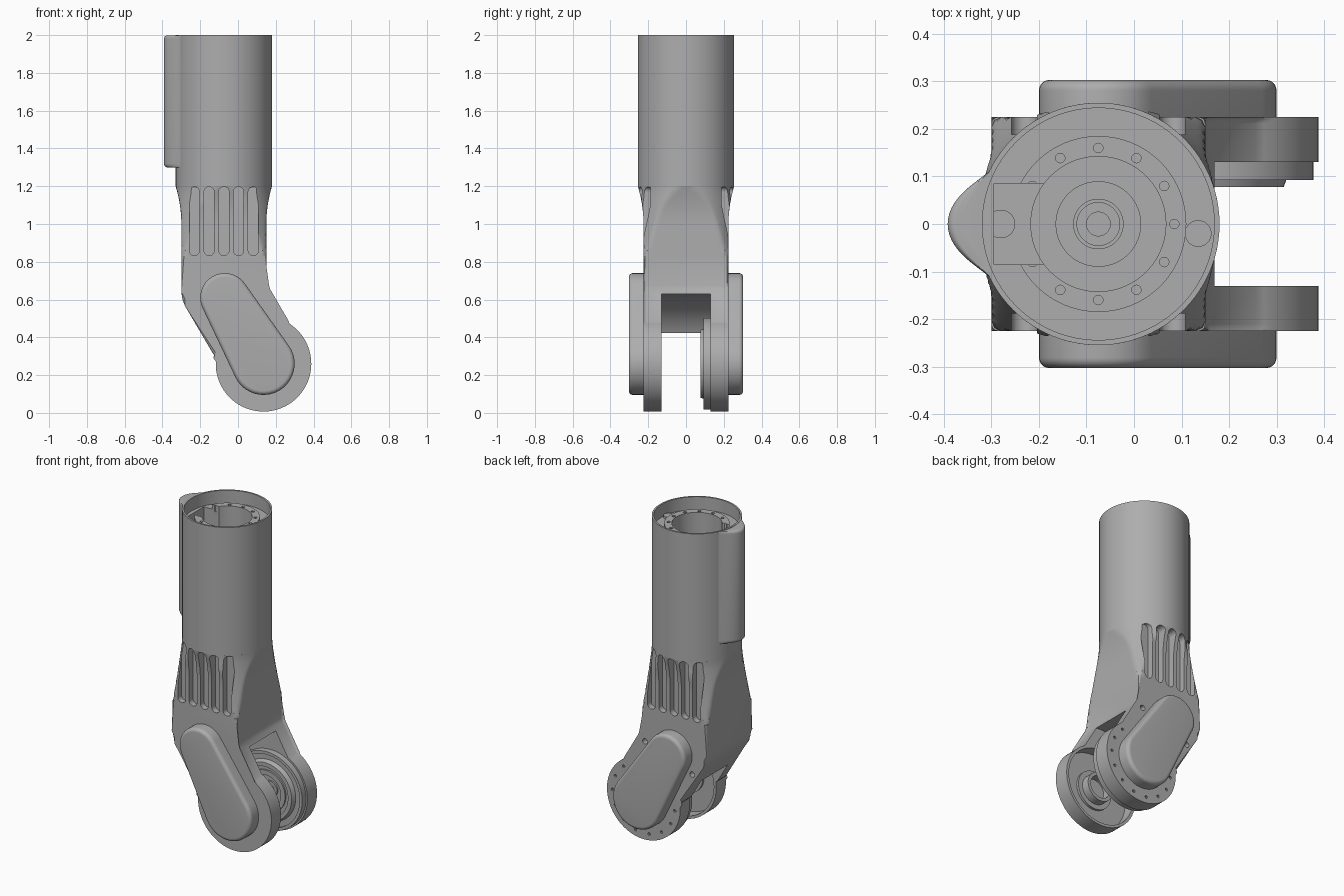
import bpy, bmesh
from math import sin, cos, pi, radians
from mathutils import Vector

if "Cube" in bpy.data.objects:
    bpy.data.objects.remove(bpy.data.objects["Cube"], do_unlink=True)

GREY = (0.42, 0.42, 0.42, 1)
metal = bpy.data.materials.new("plain grey")
metal.use_nodes = True
metal.diffuse_color = GREY
metal.node_tree.nodes["Principled BSDF"].inputs["Base Color"].default_value = GREY

CX = -0.075              # axis of the upper tube
KX, KZ, KR = 0.135, 0.26, 0.253   # joint axis and cheek radius
HALF = 0.225             # half width of the square housing


def finish(bm, name):
    bmesh.ops.recalc_face_normals(bm, faces=bm.faces)
    me = bpy.data.meshes.new(name)
    bm.to_mesh(me)
    bm.free()
    ob = bpy.data.objects.new(name, me)
    bpy.context.collection.objects.link(ob)
    me.materials.append(metal)
    return ob


def add_loft(bm, rings):
    """Skin a stack of equal-length rings and cap both ends."""
    rows = [[bm.verts.new(p) for p in ring] for ring in rings]
    n = len(rows[0])
    for a, b in zip(rows, rows[1:]):
        for i in range(n):
            j = (i + 1) % n
            bm.faces.new((a[i], a[j], b[j], b[i]))
    bm.faces.new(rows[0][::-1])
    bm.faces.new(rows[-1])


def loft(name, rings):
    bm = bmesh.new()
    add_loft(bm, rings)
    return finish(bm, name)


def circle_y(x, z, r, y, n=64):
    return [(x + r * cos(2 * pi * i / n), y, z + r * sin(2 * pi * i / n)) for i in range(n)]


def circle_z(x, y, r, z, n=96):
    return [(x + r * cos(2 * pi * i / n), y + r * sin(2 * pi * i / n), z) for i in range(n)]


def capsule(x1, z1, r1, x2, z2, r2, y, n=20):
    """Tapered capsule outline in the xz plane, tangent lines exact."""
    d = Vector((x2 - x1, z2 - z1))
    base = math_angle(d)
    from_tan = (pi / 2) + math_asin((r2 - r1) / d.length)
    pts = []
    for i in range(n + 1):
        a = base + from_tan + (2 * pi - 2 * from_tan) * i / n
        pts.append((x1 + r1 * cos(a), y, z1 + r1 * sin(a)))
    for i in range(n + 1):
        a = base - from_tan + 2 * from_tan * i / n
        pts.append((x2 + r2 * cos(a), y, z2 + r2 * sin(a)))
    return pts


def math_angle(d):
    from math import atan2
    return atan2(d.y, d.x)


def math_asin(v):
    from math import asin
    return asin(v)


def cut(ob, cutter):
    mod = ob.modifiers.new("cut", "BOOLEAN")
    mod.operation = "DIFFERENCE"
    mod.solver = "EXACT"
    mod.object = cutter
    cutter.hide_render = True
    bpy.context.view_layer.objects.active = ob
    bpy.ops.object.modifier_apply(modifier=mod.name)
    bpy.data.objects.remove(cutter, do_unlink=True)


parts = []

# Upper tube with its stepped interior
steps = [(0.255, 1.2), (0.255, 2.0), (0.244, 2.0), (0.244, 1.92), (0.185, 1.92), (0.185, 1.95),
         (0.142, 1.95), (0.142, 1.72), (0.09, 1.72), (0.09, 1.76), (0.053, 1.76), (0.053, 1.8),
         (0.045, 1.8), (0.045, 1.74), (0.025, 1.74), (0.025, 1.7)]
tube = loft("upper_tube", [circle_z(CX, 0, r, z) for r, z in steps])
box = [(-0.295, -0.085), (-0.19, -0.085), (-0.19, 0.085), (-0.295, 0.085)]
cut(tube, loft("channel_cutter", [[(x, y, z) for x, y in box] for z in (1.75, 2.05)]))
bm = bmesh.new()
for i in range(12):
    a = 2 * pi * i / 12
    if i != 6:
        add_loft(bm, [circle_z(CX + 0.16 * cos(a), 0.16 * sin(a), 0.01, z, 12) for z in (1.91, 2.05)])
cut(tube, finish(bm, "bolt_cutter"))
parts.append(tube)

# Screw heads inside the tube
for x, y, r, z in ((-0.28, 0, 0.03, 1.74), (0.135, -0.02, 0.028, 1.91)):
    parts.append(loft("inner_screw", [circle_z(x, y, r, z, 32), circle_z(x, y, r, z + 0.025, 32)]))


# Cable cover bulging from the side of the tube
def bulge(amp, z, n=32):
    w = 0.55
    outer, inner = [], []
    for i in range(n + 1):
        f = -w + 2 * w * i / n
        r = 0.25 + 0.067 * amp * (0.5 + 0.5 * cos(pi * f / w))
        outer.append((CX - r * cos(f), r * sin(f), z))
        inner.append((CX - 0.247 * cos(f), 0.247 * sin(f), z))
    return outer + inner[::-1]


arc = [radians(a) for a in range(0, 91, 15)]
low = [bulge(0.65 + 0.35 * sin(a), 1.32 - 0.022 * cos(a)) for a in arc]
high = [bulge(0.75 + 0.25 * cos(a), 1.98 + 0.018 * sin(a)) for a in arc]
parts.append(loft("cable_cover", low + high))


# Neck blending from the square housing to the round tube
def neck_ring(z, n=128):
    t = max(0, (z - 1.0) / 0.2)
    h = HALF + 0.03 * t * t
    s = min(1, max(0, (z - 0.83) / 0.35))
    c = 0.255 + 0.055 * (1 - s) ** 1.3
    ring = []
    for i in range(n):
        a = 2 * pi * i / n
        r = min(h / max(abs(cos(a)), abs(sin(a))), c)
        ring.append((CX + r * cos(a), r * sin(a), z))
    return ring


neck = loft("neck", [neck_ring(0.82 + 0.02 * i) for i in range(20)])
bm = bmesh.new()
for side in (-1, 1):
    for k in range(5):
        x = CX + (k - 2) * 0.078
        add_loft(bm, [capsule(x, 0.86, 0.027, x, 1.17, 0.027, side * y, 12) for y in (0.188, 0.3)])
cut(neck, finish(bm, "slot_cutter"))
parts.append(neck)

# Bent fork housing: side outline extruded across, outer edges rounded
outline = [(-0.3, 0.83), (0.15, 0.83), (0.15, 0.675), (0.157, 0.65)]
for i in range(49):
    a = radians(62 - 250 * i / 48)
    outline.append((KX + KR * cos(a), KZ + KR * sin(a)))
outline += [(-0.13, 0.31), (-0.28, 0.565), (-0.294, 0.6), (-0.3, 0.64)]
bm = bmesh.new()
add_loft(bm, [[(x, y, z) for x, z in outline] for y in (-HALF, HALF)])
rim = [e for e in bm.edges if abs(e.verts[0].co.y - e.verts[1].co.y) < 0.001
       and min(v.co.z for v in e.verts) < 0.82]
bmesh.ops.bevel(bm, geom=rim, offset=0.014, segments=3, profile=0.5, affect="EDGES")
fork = finish(bm, "fork_housing")
cut(fork, loft("gap_cutter", [circle_y(KX, KZ, 0.37, y, 96) for y in (-0.13, 0.13)]))
cut(fork, loft("cup_cutter", [circle_y(KX, KZ, 0.236, y) for y in (-0.2, -0.1)]))
bm = bmesh.new()
for i in range(11):
    a = radians(-200 + 25 * i)
    add_loft(bm, [circle_y(KX + 0.215 * cos(a), KZ + 0.215 * sin(a), 0.009, y, 10) for y in (0.205, 0.25)])
for x, z in ((-0.2, 0.5), (0.125, 0.62)):
    add_loft(bm, [circle_y(x, z, 0.017, y, 16) for y in (0.19, 0.25)])
cut(fork, finish(bm, "screw_cutter"))
parts.append(fork)

# Rounded capsule covers on both outer faces
for side, name in ((-1, "front_cover"), (1, "back_cover")):
    prof = [(0, 0.2)] + [(0.022 * (1 - cos(a)), 0.281 + 0.022 * sin(a)) for a in arc]
    parts.append(loft(name, [capsule(-0.07, 0.61, 0.13 - d, KX, KZ, 0.165 - d, side * y)
                             for d, y in prof]))

# Stepped bearing disc on the inside of the back cheek
disc = [(0.243, 0.15), (0.243, 0.093), (0.225, 0.093), (0.225, 0.105), (0.19, 0.105), (0.18, 0.078),
        (0.155, 0.078), (0.155, 0.095), (0.13, 0.095), (0.13, 0.085), (0.1, 0.085), (0.1, 0.14),
        (0.05, 0.14), (0.05, 0.12), (0.03, 0.12), (0.03, 0.15)]
parts.append(loft("bearing_disc", [circle_y(KX, KZ, r, y) for r, y in disc]))

# Hub inside the hollow front cheek
hub = [(0.12, -0.205), (0.12, -0.185), (0.09, -0.185), (0.09, -0.135), (0.07, -0.135), (0.07, -0.19)]
parts.append(loft("bearing_hub", [circle_y(KX, KZ, r, y) for r, y in hub]))

# Smooth shading with sharp edges kept
bpy.ops.object.select_all(action="DESELECT")
for ob in parts:
    ob.select_set(True)
bpy.context.view_layer.objects.active = parts[0]
bpy.ops.object.shade_smooth_by_angle(angle=radians(30))
